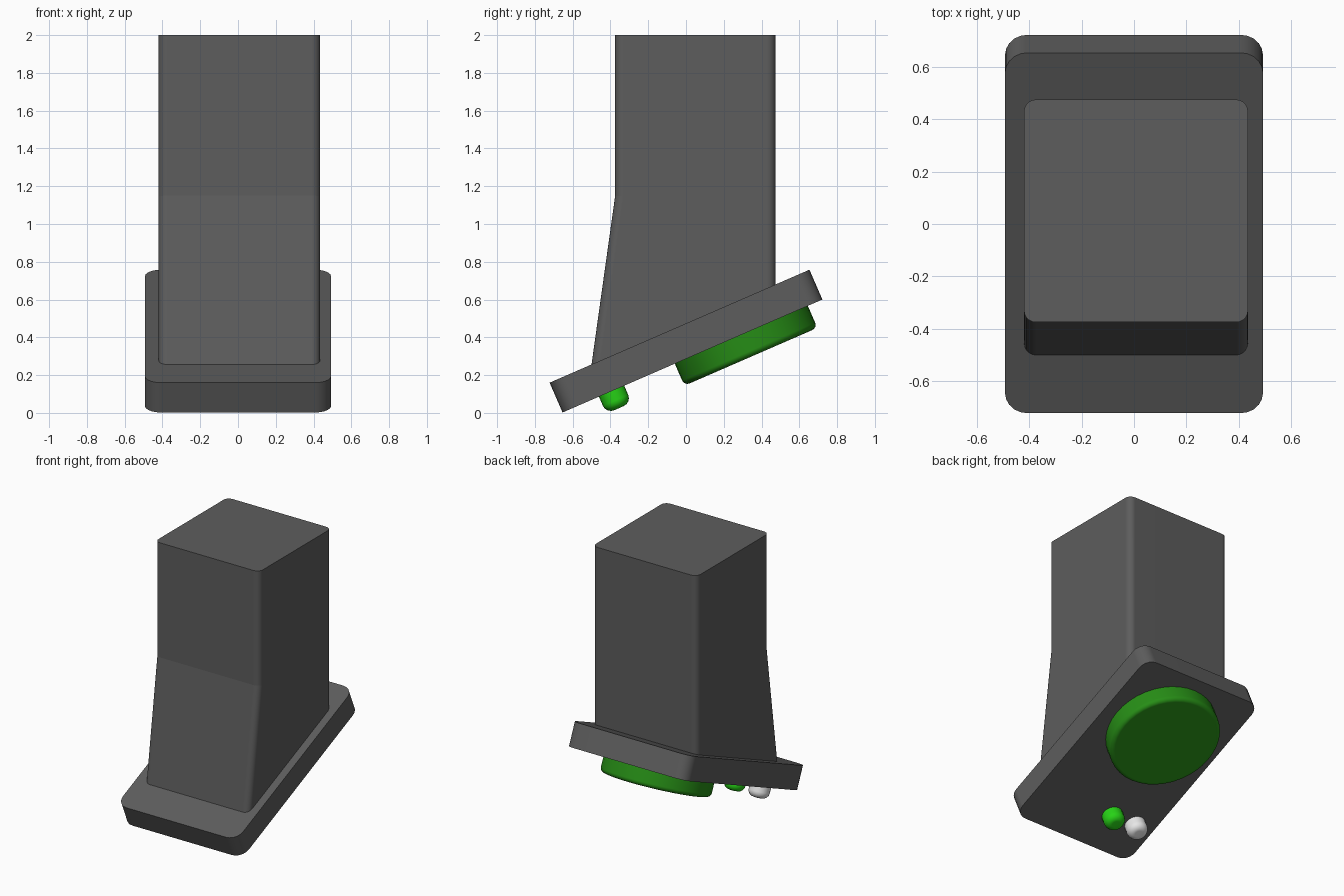
import bpy, bmesh, math
from mathutils import Matrix

cube = bpy.data.objects.get("Cube")
if cube:
    bpy.data.objects.remove(cube, do_unlink=True)


def material(name, rgb):
    m = bpy.data.materials.new(name)
    m.use_nodes = True
    color = (*rgb, 1.0)
    m.diffuse_color = color
    m.node_tree.nodes["Principled BSDF"].inputs["Base Color"].default_value = color
    return m


GRAY = material("dark_gray", (0.11, 0.11, 0.11))
GREEN = material("deep_green", (0.02, 0.27, 0.008))
BRIGHT = material("bright_green", (0.02, 0.65, 0.008))
WHITE = material("off_white", (0.8, 0.8, 0.8))

TILT = math.radians(23.5)
BASE = Matrix.Translation((0, 0, 0.38)) @ Matrix.Rotation(TILT, 4, 'X')
HALF_THICK = 0.086


def finish(bm, name, mat, matrix=Matrix()):
    """Turn the bmesh into a smooth object whose flat faces stay flat."""
    bmesh.ops.recalc_face_normals(bm, faces=bm.faces)
    mesh = bpy.data.meshes.new(name)
    bm.to_mesh(mesh)
    bm.free()
    mesh.materials.append(mat)
    obj = bpy.data.objects.new(name, mesh)
    obj.matrix_world = matrix
    bpy.context.collection.objects.link(obj)
    bpy.ops.object.select_all(action='DESELECT')
    obj.select_set(True)
    bpy.context.view_layer.objects.active = obj
    bpy.ops.object.shade_smooth_by_angle(angle=math.radians(35))
    mod = obj.modifiers.new("flat_faces", 'WEIGHTED_NORMAL')
    mod.keep_sharp = True
    return obj


def round_edges(bm, edges, radius, segments):
    bmesh.ops.bevel(bm, geom=edges, offset=radius, offset_type='OFFSET',
                    segments=segments, profile=0.5, affect='EDGES')


# Tilted base plate with rounded corners
bm = bmesh.new()
bmesh.ops.create_cube(bm, size=1)
bmesh.ops.scale(bm, vec=(0.985, 1.5, 2 * HALF_THICK), verts=bm.verts)
corners = [e for e in bm.edges if abs(e.verts[0].co.z - e.verts[1].co.z) > 0.1]
round_edges(bm, corners, 0.085, 5)
finish(bm, "base_plate", GRAY, BASE)

# Column: side profile extruded across, its foot sunk into the plate
LEFT, RIGHT, FRONT, BACK = 0.435, -0.42, -0.375, 0.475
profile = [(-0.508, 0.2), (FRONT, 1.15), (FRONT, 2.0), (BACK, 2.0), (BACK, 0.62)]
bm = bmesh.new()
face = bm.faces.new([bm.verts.new((RIGHT, y, z)) for y, z in profile])
side = bmesh.ops.extrude_face_region(bm, geom=[face])
bmesh.ops.translate(bm, vec=(LEFT - RIGHT, 0, 0),
                    verts=[v for v in side["geom"] if isinstance(v, bmesh.types.BMVert)])
uprights = []
for e in bm.edges:
    a, b = (v.co for v in e.verts)
    if abs(a.x - b.x) < 0.01 and a.y * b.y > 0:
        uprights.append(e)
round_edges(bm, uprights, 0.045, 5)
# Keep the bend in the front face crisp
for e in bm.edges:
    if all(abs(v.co.z - 1.15) < 0.02 for v in e.verts):
        e.smooth = False
finish(bm, "column", GRAY)


# Round parts on the underside of the plate
def knob(name, x, y, radius, height, rim, sides, mat):
    sunk = 0.02
    bm = bmesh.new()
    bmesh.ops.create_cone(bm, cap_ends=True, segments=sides, radius1=radius,
                          radius2=radius, depth=height + sunk)
    rim_edges = [e for e in bm.edges if all(v.co.z < 0 for v in e.verts)]
    round_edges(bm, rim_edges, rim, 4)
    place = Matrix.Translation((x, y, -HALF_THICK - (height - sunk) / 2))
    finish(bm, name, mat, BASE @ place)


knob("large_disc", 0.01, 0.282, 0.384, 0.127, 0.03, 40, GREEN)
knob("green_button", -0.14, -0.467, 0.073, 0.098, 0.045, 20, BRIGHT)
knob("white_button", -0.34, -0.467, 0.073, 0.098, 0.045, 20, WHITE)
